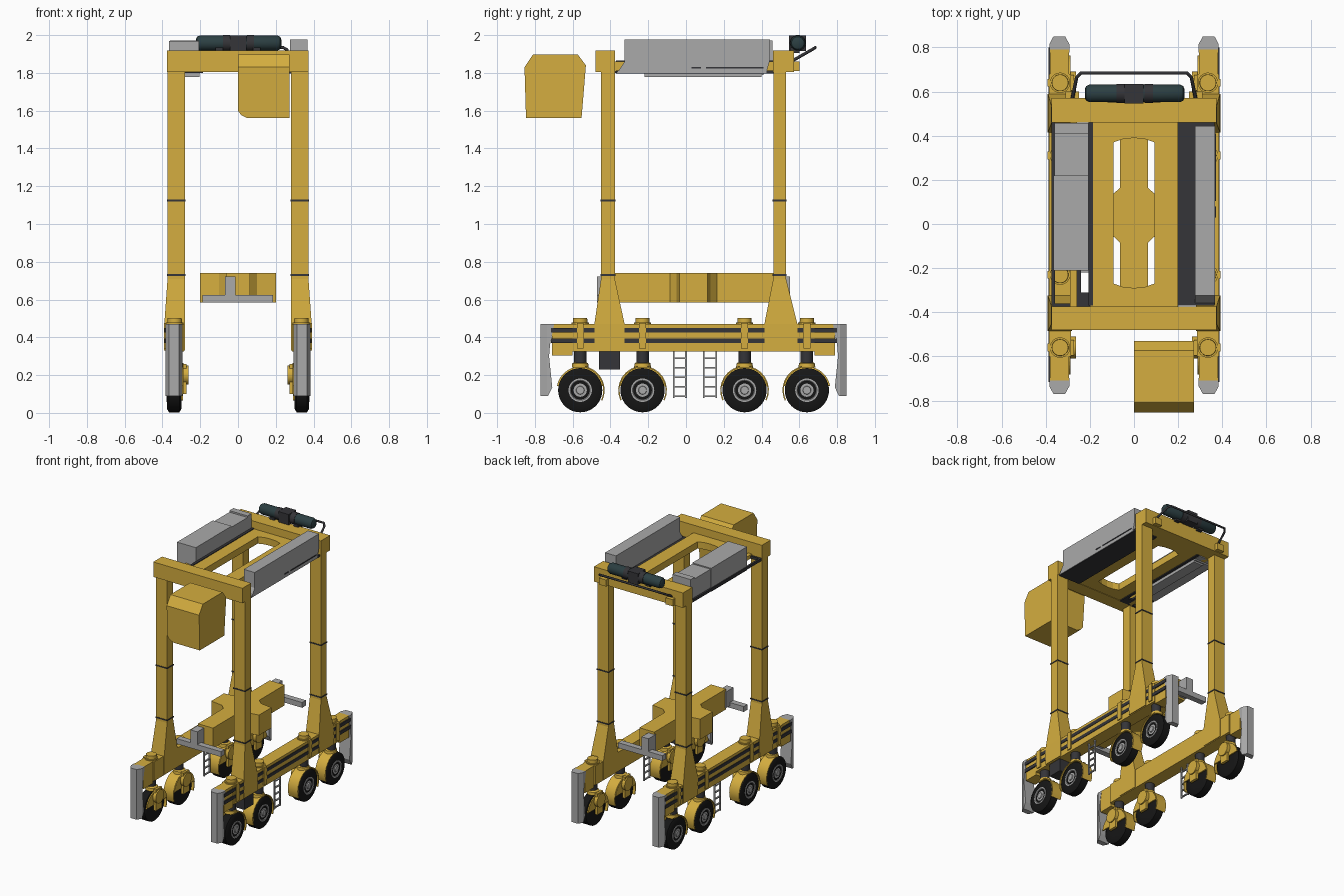
import bpy, bmesh
from math import pi, sin, cos, radians
from mathutils import Vector

if "Cube" in bpy.data.objects:
    bpy.data.objects.remove(bpy.data.objects["Cube"])


def material(name, rgb):
    m = bpy.data.materials.new(name)
    m.diffuse_color = (*rgb, 1)
    m.use_nodes = True
    m.node_tree.nodes["Principled BSDF"].inputs["Base Color"].default_value = m.diffuse_color
    return m


YELLOW = material("yellow_paint", (0.66, 0.42, 0.05))
DARK = material("dark_metal", (0.035, 0.035, 0.04))
TYRE = material("tyre_rubber", (0.008, 0.008, 0.008))
TEAL = material("dark_teal", (0.025, 0.05, 0.055))
GREY = material("light_grey", (0.4, 0.4, 0.4))


def finish(name, bm, mat, smooth=False):
    bmesh.ops.recalc_face_normals(bm, faces=bm.faces)
    me = bpy.data.meshes.new(name)
    bm.to_mesh(me)
    bm.free()
    me.materials.append(mat)
    ob = bpy.data.objects.new(name, me)
    bpy.context.collection.objects.link(ob)
    if smooth:
        bpy.ops.object.select_all(action='DESELECT')
        ob.select_set(True)
        bpy.context.view_layer.objects.active = ob
        bpy.ops.object.shade_smooth_by_angle(angle=radians(35))
    return ob


def skin(name, rings, mat, smooth=False):
    """Closed loops of points joined in order, with end caps."""
    bm = bmesh.new()
    loops = [[bm.verts.new(p) for p in r] for r in rings]
    n = len(loops[0])
    for a, b in zip(loops, loops[1:]):
        for i in range(n):
            j = (i + 1) % n
            bm.faces.new((a[i], a[j], b[j], b[i]))
    bm.faces.new(loops[0])
    bm.faces.new(loops[-1])
    return finish(name, bm, mat, smooth)


def loft(name, rects, mat):
    """Rectangles (x0, x1, y0, y1, z) stacked upwards."""
    return skin(name, [[(a, c, z), (b, c, z), (b, d, z), (a, d, z)] for a, b, c, d, z in rects], mat)


def box(name, x0, x1, y0, y1, z0, z1, mat):
    return loft(name, [(x0, x1, y0, y1, z0), (x0, x1, y0, y1, z1)], mat)


def prism(name, pts, axis, a, b, mat, smooth=False):
    place = {'X': lambda p, t: (t, p[0], p[1]), 'Z': lambda p, t: (p[0], p[1], t)}[axis]
    return skin(name, [[place(p, t) for p in pts] for t in (a, b)], mat, smooth)


def lathe(name, centre, axis, profile, mat, n=32):
    """Profile of (distance along axis, radius)."""
    rings = []
    for t, r in profile:
        ring = []
        for i in range(n):
            u, v = r * cos(2 * pi * i / n), r * sin(2 * pi * i / n)
            ring.append(Vector(centre) + Vector((t, u, v) if axis == 'X' else (u, v, t)))
        rings.append(ring)
    return skin(name, rings, mat, True)


WHEELS = (-0.56, -0.23, 0.31, 0.64)
X = 0.338

for s, side in ((1, "right"), (-1, "left")):
    def sbox(name, x0, x1, *rest):
        return box(f"{side}_{name}", min(s * x0, s * x1), max(s * x0, s * x1), *rest)

    # lower side beam, narrower at the ends, with stripes on the outside
    sbox("side_beam", 0.285, 0.385, -0.60, 0.68, 0.325, 0.47, YELLOW)
    sbox("beam_front_end", 0.295, 0.38, -0.71, -0.60, 0.305, 0.47, YELLOW)
    sbox("beam_back_end", 0.295, 0.38, 0.68, 0.79, 0.305, 0.47, YELLOW)
    for z in (0.37, 0.425):
        sbox("stripe", 0.37, 0.388, -0.715, 0.80, z, z + 0.025, DARK)

    # chamfered bumper guards
    for e, y in ((-1, -0.77), (1, 0.85)):
        def ring(z, depth):
            pts = [(0.293, depth), (0.293, 0.035), (0.312, 0), (0.365, 0), (0.384, 0.035), (0.384, depth)]
            return [(s * px, y - e * d, z) for px, d in pts]
        skin(f"{side}_bumper_guard", [ring(0.09, 0.04), ring(0.135, 0.062), ring(0.30, 0.045),
                                      ring(0.36, 0.05), ring(0.47, 0.072)], GREY)

    # wheels, fenders and steering posts
    for k, y in enumerate(WHEELS):
        c = (s * X, y, 0.12)
        lathe(f"{side}_tyre", c, 'X', [(-0.037, 0.062), (-0.038, 0.098), (-0.028, 0.117),
                                       (0.028, 0.117), (0.038, 0.098), (0.037, 0.062)], TYRE, 40)
        lathe(f"{side}_hub", c, 'X', [(s * 0.02, 0.062), (s * 0.041, 0.062), (s * 0.041, 0.053),
                                      (s * 0.036, 0.048), (s * 0.038, 0.022), (s * 0.045, 0.02)], GREY)
        a0, a1 = (-25 if k < 3 else 80), (205 if k > 0 else 100)
        ang = [radians(a0 + (a1 - a0) * i / 16) for i in range(17)]
        arc = lambda r: [(y + r * cos(a), 0.12 + r * sin(a)) for a in ang]
        prism(f"{side}_fender", arc(0.129) + arc(0.122)[::-1], 'X', s * 0.292, s * 0.374, YELLOW, True)
        half = [radians(10 + 10 * i) for i in range(17)]
        prism(f"{side}_fender_plate", [(y + 0.125 * cos(a), 0.12 + 0.125 * sin(a)) for a in half],
              'X', s * 0.288, s * 0.297, YELLOW)
        sbox("fork_arm", 0.272, 0.292, y - 0.035, y + 0.035, 0.10, 0.26, YELLOW)
        lathe(f"{side}_wheel_drive", (s * 0.277, y, 0.20), 'X', [(-0.014, 0.05), (0.014, 0.05)], YELLOW)
        lathe(f"{side}_knuckle", (s * 0.33, y, 0.24), 'Z', [(0, 0.045), (0.022, 0.042), (0.03, 0.03)], YELLOW)
        lathe(f"{side}_steering_post", (s * 0.335, y, 0.265), 'Z', [(0, 0.033), (0.065, 0.033)], DARK)
        lathe(f"{side}_pivot_cap", (s * 0.335, y, 0.465), 'Z',
              [(0, 0.046), (0.013, 0.046), (0.013, 0.038), (0.038, 0.037)], YELLOW)
        sbox("pivot_strap", 0.38, 0.393, y - 0.018, y + 0.018, 0.34, 0.475, YELLOW)

    # access ladder
    yl = -0.07 if s > 0 else 0.09
    for dy in (0, 0.066):
        sbox("ladder_rail", 0.345, 0.357, yl + dy, yl + dy + 0.008, 0.08, 0.33, GREY)
    for i in range(5):
        z = 0.085 + i * 0.05
        sbox("ladder_rung", 0.345, 0.357, yl, yl + 0.074, z, z + 0.008, GREY)

    # flared legs with joint bands
    for name, base, top in (("front", (-0.485, -0.325), (-0.45, -0.377)),
                            ("back", (0.415, 0.59), (0.462, 0.53))):
        rows = []
        for out, (y0, y1), z in ((0.392, base, 0.33), (0.39, base, 0.47), (0.373, top, 0.71), (0.373, top, 1.81)):
            xs = sorted((s * 0.28, s * out))
            rows.append((*xs, y0, y1, z))
        loft(f"{side}_{name}_leg", rows, YELLOW)
        for z in (0.725, 1.12):
            sbox("leg_band", 0.277, 0.376, top[0] - 0.003, top[1] + 0.003, z, z + 0.009, DARK)

# battery box under the right beam
box("battery_box", 0.295, 0.375, -0.46, -0.35, 0.23, 0.33, DARK)

# upper cross beams
box("front_cross_beam", -0.375, 0.373, -0.48, -0.375, 1.805, 1.918, YELLOW)
box("back_cross_beam", -0.375, 0.373, 0.46, 0.572, 1.805, 1.918, YELLOW)

# top deck: two halves leaving a long chamfered slot
for s in (1, -1):
    pts = [(0, -0.38), (0.20, -0.38), (0.20, 0.47), (0, 0.47), (0, 0.39), (0.05, 0.385),
           (0.093, 0.37), (0.093, -0.27), (0.05, -0.285), (0, -0.29)]
    prism("deck_half", [(s * x, y) for x, y in pts], 'Z', 1.808, 1.86, YELLOW)

# right equipment cabinet on its dark walkway
box("right_walkway", 0.185, 0.365, -0.37, 0.465, 1.797, 1.812, DARK)
prism("right_cabinet", [(-0.365, 1.80), (-0.325, 1.86), (-0.325, 1.977), (0.445, 1.977), (0.445, 1.87), (0.425, 1.80)],
      'X', 0.276, 0.368, GREY)
for y0, y1 in ((0.03, 0.08), (0.105, 0.41)):
    box("cabinet_slot", 0.36, 0.371, y0, y1, 1.824, 1.832, DARK)

# left equipment cabinet with its dark rails
box("left_cabinet", -0.365, -0.207, -0.21, 0.22, 1.79, 1.968, GREY)
box("left_cabinet_rear", -0.36, -0.207, 0.22, 0.41, 1.79, 1.96, GREY)
box("left_cabinet_end", -0.36, -0.207, 0.41, 0.458, 1.80, 1.972, GREY)
box("left_cabinet_base", -0.285, -0.205, -0.22, 0.40, 1.778, 1.80, GREY)
box("left_outer_rail", -0.373, -0.358, -0.37, 0.46, 1.80, 1.82, DARK)
box("left_inner_rail", -0.206, -0.186, -0.37, 0.46, 1.80, 1.865, DARK)
box("left_end_rail", -0.37, -0.19, -0.376, -0.36, 1.80, 1.82, DARK)
box("left_step_pad", -0.258, -0.19, -0.37, -0.31, 1.80, 1.815, DARK)
box("left_step_pad", -0.258, -0.24, -0.31, -0.21, 1.80, 1.815, DARK)
box("left_support_bar", -0.29, -0.258, -0.376, 0.46, 1.80, 1.83, YELLOW)

# hoist on the back beam: two drums, clamps, gearbox
for s in (1, -1):
    lathe("hoist_drum", (0.003, 0.592, 1.958), 'X',
          [(s * 0.04, 0.04), (s * 0.205, 0.04), (s * 0.22, 0.033), (s * 0.226, 0.02)], TEAL)
    lathe("drum_clamp", (0.003, 0.592, 1.958), 'X', [(s * 0.045, 0.043), (s * 0.083, 0.043)], DARK)
    box("drum_foot", s * 0.1 - 0.02, s * 0.1 + 0.02, 0.55, 0.60, 1.905, 1.935, DARK)
box("hoist_gearbox", -0.042, 0.044, 0.545, 0.635, 1.915, 1.998, DARK)

# bent guard rail behind the hoist
cu = bpy.data.curves.new("guard_rail", 'CURVE')
cu.dimensions = '3D'
cu.bevel_depth = 0.008
cu.bevel_resolution = 2
sp = cu.splines.new('POLY')
path = [(-0.28, 0.565, 1.865), (-0.26, 0.665, 1.922), (-0.24, 0.685, 1.934),
        (0.24, 0.685, 1.934), (0.26, 0.665, 1.922), (0.28, 0.565, 1.865)]
sp.points.add(len(path) - 1)
for p, co in zip(sp.points, path):
    p.co = (*co, 1)
cu.materials.append(DARK)
bpy.context.collection.objects.link(bpy.data.objects.new("guard_rail", cu))
for s in (1, -1):
    box("rail_bracket", s * 0.28 - 0.03, s * 0.28 + 0.03, 0.565, 0.60, 1.81, 1.86, YELLOW)

# operator cabin: chamfered side profile, lower corner cut at x = 0
def cabin_ring(x, lift):
    return [(x, -0.81, 1.897), (x, -0.573, 1.897), (x, -0.53, 1.84), (x, -0.553 + lift * 0.08, 1.56 + lift),
            (x, -0.847 - lift * 0.03, 1.56 + lift), (x, -0.855, 1.83)]


skin("operator_cabin", [cabin_ring(x, l) for x, l in ((0.0, 0.04), (0.015, 0.018), (0.05, 0), (0.272, 0))], YELLOW)

# container spreader: long body with a wide middle and T-shaped ends
quarter = [(0.063, 0.43), (0.063, 0.125), (0.10, 0.09), (0.20, 0.075)]
outline = [(x, 0.04 + y) for x, y in quarter] + [(x, 0.04 - y) for x, y in quarter[::-1]]
outline += [(-x, y) for x, y in outline[::-1]]
prism("spreader_body", outline, 'Z', 0.585, 0.74, YELLOW)
for e in (-1, 1):
    y = lambda d: 0.04 + e * d
    box("spreader_stub", -0.07, -0.012, min(y(0.42), y(0.51)), max(y(0.42), y(0.51)), 0.60, 0.722, GREY)
    box("spreader_end_bar", -0.187, 0.185, min(y(0.465), y(0.51)), max(y(0.465), y(0.51)), 0.585, 0.625, GREY)
